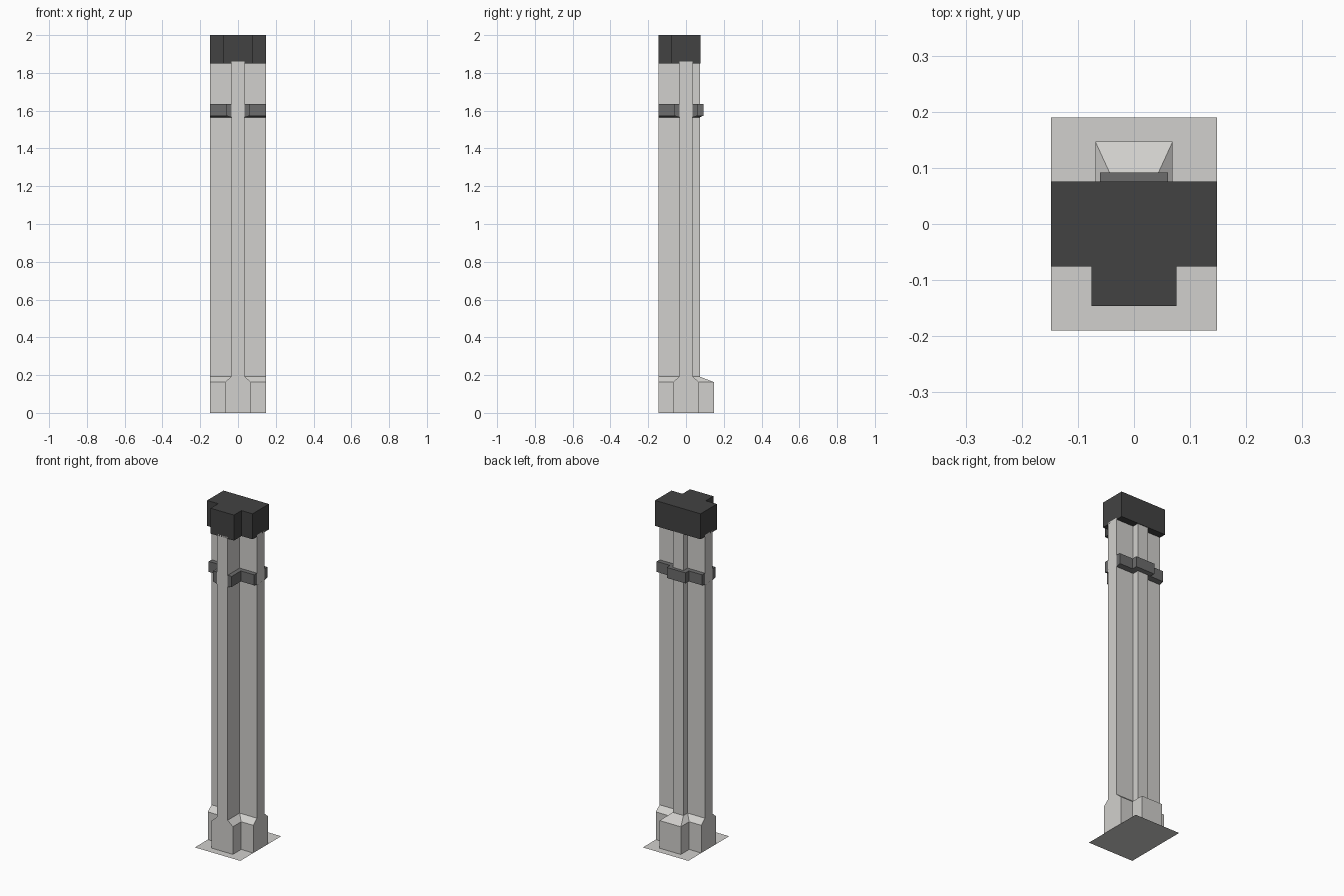
import bpy, bmesh

if "Cube" in bpy.data.objects:
    bpy.data.objects.remove(bpy.data.objects["Cube"])

SIDE, FRONT = 0.148, 0.146      # reach of the side arms and of the front arm


def material(name, rgb):
    m = bpy.data.materials.new(name)
    m.diffuse_color = (*rgb, 1)
    m.use_nodes = True
    m.node_tree.nodes["Principled BSDF"].inputs["Base Color"].default_value = m.diffuse_color
    return m


stone = material("light_stone", (0.64, 0.63, 0.61))
band_grey = material("mid_grey", (0.15, 0.15, 0.15))
cap_grey = material("dark_grey", (0.055, 0.055, 0.055))


def cross(w, back):
    """Cross-shaped plan with arm half-width w, counter-clockwise."""
    right = [(w, -FRONT), (w, -w), (SIDE, -w), (SIDE, w), (w, w), (w, back)]
    return right + [(-x, y) for x, y in reversed(right)]


def loft(name, rings, mat, bottom=True, top=True):
    """Join stacked plans, given as (z, arm half-width, back reach)."""
    bm = bmesh.new()
    loops = [[bm.verts.new((x, y, z)) for x, y in cross(w, b)] for z, w, b in rings]
    for lo, hi in zip(loops, loops[1:]):
        for i in range(len(lo)):
            j = (i + 1) % len(lo)
            bm.faces.new((lo[i], lo[j], hi[j], hi[i]))
    if bottom:
        bm.faces.new(loops[0][::-1])
    if top:
        bm.faces.new(loops[-1])
    bmesh.ops.remove_doubles(bm, verts=bm.verts, dist=1e-5)
    return finish(name, bm, mat)


def finish(name, bm, mat):
    me = bpy.data.meshes.new(name)
    bm.to_mesh(me)
    bm.free()
    me.materials.append(mat)
    ob = bpy.data.objects.new(name, me)
    bpy.context.collection.objects.link(ob)
    return ob


# Flat ground plate
bm = bmesh.new()
bm.faces.new([bm.verts.new((x, y, 0)) for x, y in
              ((-SIDE, -0.19), (SIDE, -0.19), (SIDE, 0.19), (-SIDE, 0.19))])
finish("ground_plate", bm, stone)

# Flared foot with sloped shoulders, then the slim shaft
loft("foot", [(0, 0.069, 0.147), (0.163, 0.069, 0.147), (0.192, 0.035, 0.073)],
     stone, bottom=False, top=False)
loft("shaft", [(0.192, 0.035, 0.073), (1.86, 0.035, 0.073)],
     stone, bottom=False, top=False)

# Collar band with a slightly sloped underside
loft("collar_band", [(1.565, 0.035, 0.073), (1.573, 0.061, 0.092), (1.635, 0.061, 0.092)],
     band_grey)

# Heavy cap: the back arm is flush with the side arms
loft("cap", [(1.85, 0.076, 0.076), (2.0, 0.076, 0.076)], cap_grey)
